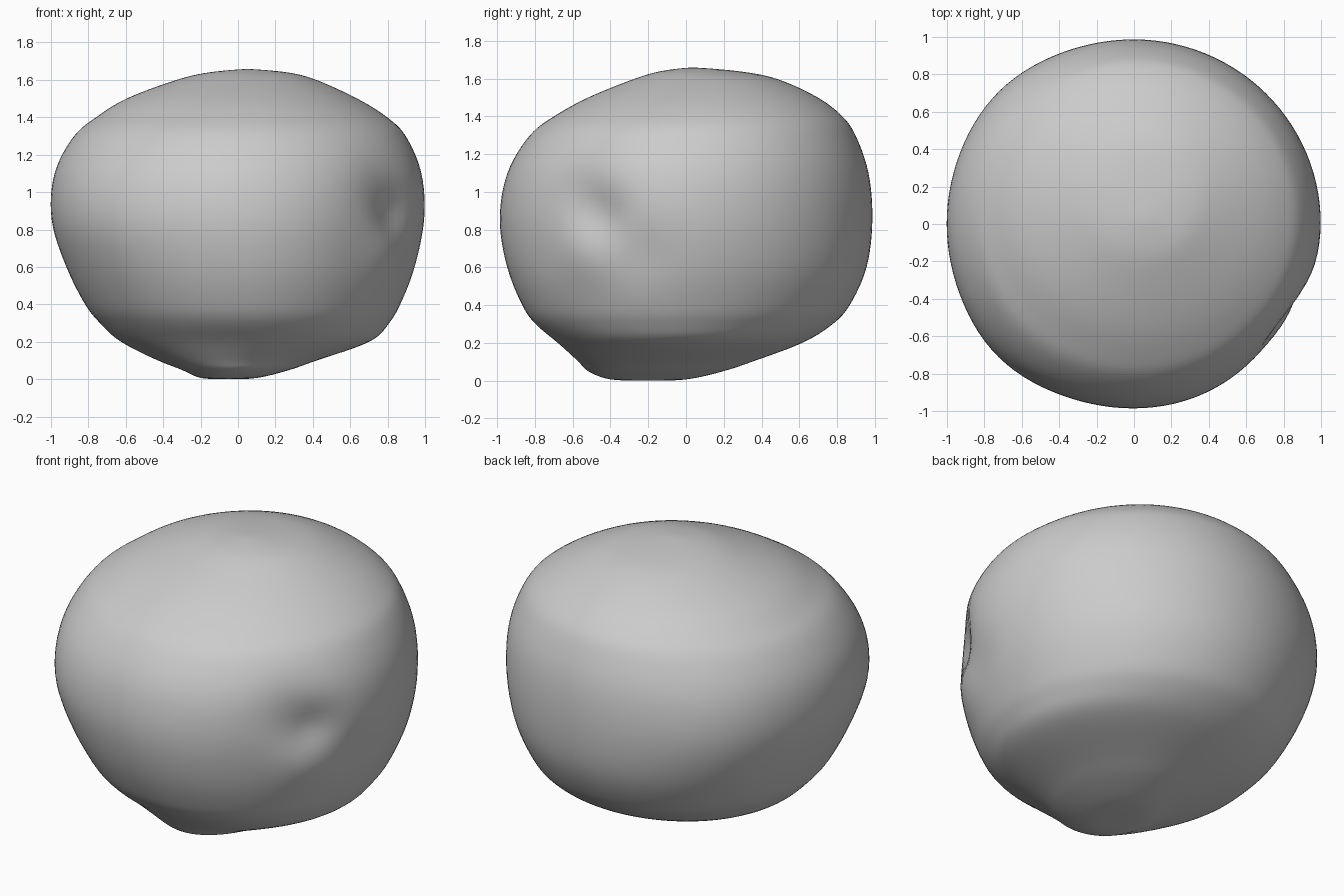
import bpy
import bmesh
import math
from mathutils import Vector

default_cube = bpy.data.objects.get("Cube")
if default_cube:
    bpy.data.objects.remove(default_cube, do_unlink=True)

# Level outlines: height, x min, x max, y min, y max
LEVELS = [
    (0, -.05, -.05, -.2, -.2),
    (.005, -.2, .1, -.4, 0),
    (.05, -.3, .28, -.52, .2),
    (.1, -.43, .42, -.57, .35),
    (.2, -.63, .71, -.68, .62),
    (.3, -.74, .81, -.8, .78),
    (.4, -.82, .87, -.87, .87),
    (.6, -.92, .95, -.95, .96),
    (.85, -1, 1, -.99, .99),
    (1.1, -.985, .985, -.95, .97),
    (1.3, -.88, .9, -.83, .9),
    (1.4, -.76, .8, -.7, .83),
    (1.5, -.6, .64, -.52, .7),
    (1.6, -.33, .42, -.27, .48),
    (1.64, -.16, .27, -.13, .27),
    (1.66, .05, .05, .03, .03),
]

# Local shaping: centre, radius, depth (negative depth makes a swelling)
DENTS = [
    ((.84, -.46, .88), .13, .085),
    ((.82, -.53, .68), .14, -.02),
    ((.8, -.6, 1), .16, .03),
    ((.92, -.25, .68), .16, .025),
    ((.72, -.68, .85), .35, .025),
    ((-.72, -.7, .85), .35, -.025),
    ((-.72, .7, .85), .35, -.02),
]
CORE = Vector((0, 0, .83))
SEGMENTS = 112
STEPS = 6


def spline(a, b, c, d, t):
    """Smooth curve value between b and c."""
    return b + .5 * t * (c - a + t * (2*a - 5*b + 4*c - d + t * (3*(b - c) + d - a)))


def level_at(index, t):
    last = len(LEVELS) - 1
    rows = [LEVELS[min(max(index + k, 0), last)] for k in (-1, 0, 1, 2)]
    return [spline(*values, t) for values in zip(*rows)]


def shaped(point):
    """Push a surface point towards the core inside each dent."""
    inward = (CORE - point).normalized()
    push = sum(depth * math.exp(-((point - Vector(centre)).length / radius) ** 2)
               for centre, radius, depth in DENTS)
    return point + inward * push


def ring_points(level):
    z, x_min, x_max, y_min, y_max = level
    for s in range(SEGMENTS):
        angle = math.tau * s / SEGMENTS
        x = (x_min + x_max + (x_max - x_min) * math.cos(angle)) / 2
        y = (y_min + y_max + (y_max - y_min) * math.sin(angle)) / 2
        yield shaped(Vector((x, y, max(z, 0))))


# Loft the stone from its level outlines
bm = bmesh.new()
rings = []
for index in range(len(LEVELS) - 1):
    for step in range(STEPS):
        if index + step:
            rings.append([bm.verts.new(p) for p in ring_points(level_at(index, step / STEPS))])
for lower, upper in zip(rings, rings[1:]):
    for s in range(SEGMENTS):
        n = (s + 1) % SEGMENTS
        bm.faces.new((lower[s], lower[n], upper[n], upper[s]))

# Close the underside and the crown
for ring, level in ((rings[0], LEVELS[0]), (rings[-1], LEVELS[-1])):
    tip = bm.verts.new((level[1], level[3], level[0]))
    for s in range(SEGMENTS):
        bm.faces.new((ring[s], ring[(s + 1) % SEGMENTS], tip))

# Soften the joins between levels
for _ in range(6):
    bmesh.ops.smooth_vert(bm, verts=bm.verts, factor=.5,
                          use_axis_x=True, use_axis_y=True, use_axis_z=True)
bmesh.ops.recalc_face_normals(bm, faces=bm.faces)

mesh = bpy.data.meshes.new("boulder")
bm.to_mesh(mesh)
bm.free()
mesh.shade_smooth()
boulder = bpy.data.objects.new("boulder", mesh)
bpy.context.collection.objects.link(boulder)

# Plain grey stone
stone = bpy.data.materials.new("stone grey")
stone.use_nodes = True
grey = (.6, .6, .6, 1)
stone.diffuse_color = grey
stone.node_tree.nodes["Principled BSDF"].inputs["Base Color"].default_value = grey
mesh.materials.append(stone)
